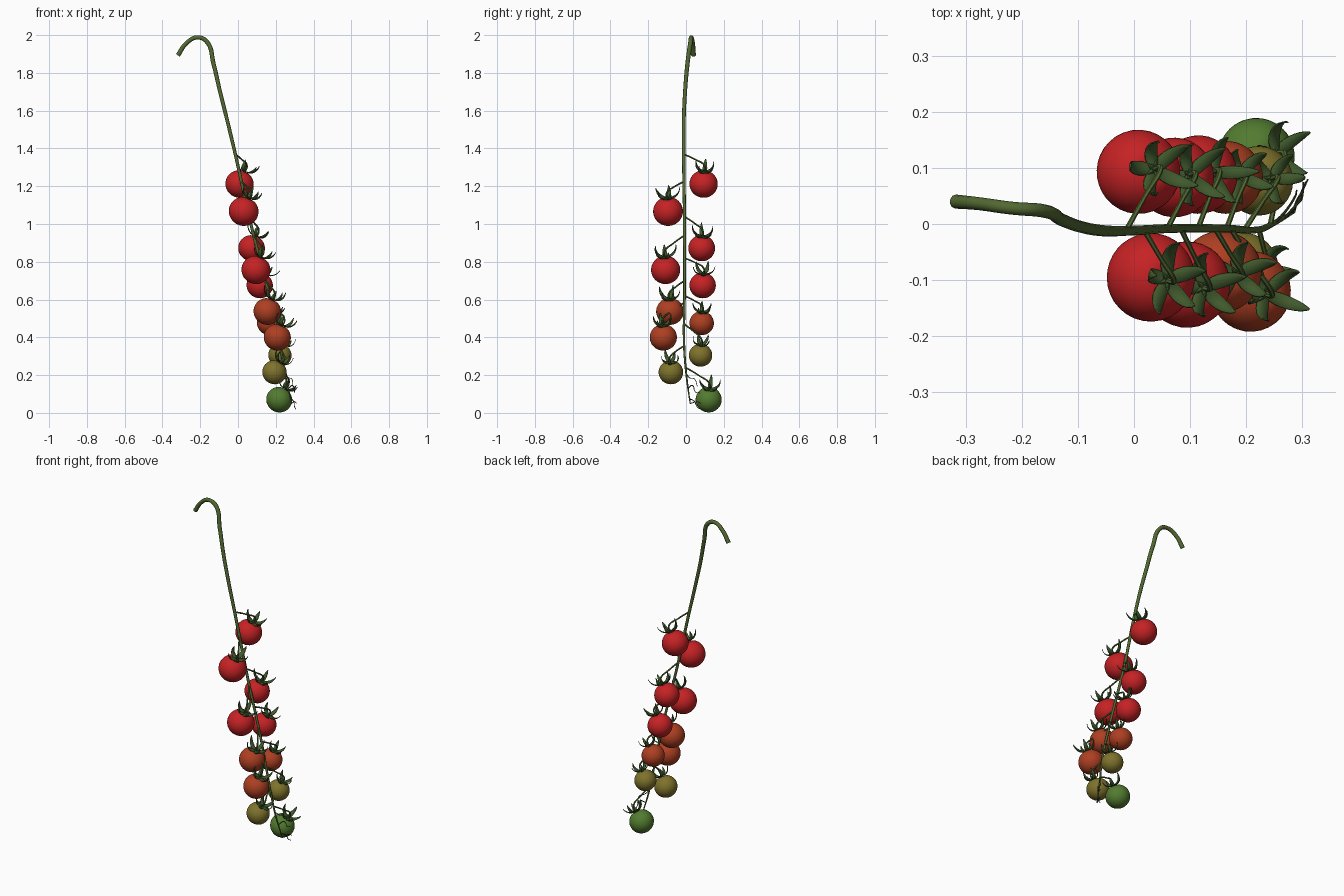
import bpy, bmesh, math, random
from mathutils import Vector, Matrix

if "Cube" in bpy.data.objects:
    bpy.data.objects.remove(bpy.data.objects["Cube"])

random.seed(4)


def material(name, col):
    m = bpy.data.materials.new(name)
    m.diffuse_color = (*col, 1)
    m.use_nodes = True
    m.node_tree.nodes["Principled BSDF"].inputs["Base Color"].default_value = m.diffuse_color
    return m


STEM = material("stem green", (0.085, 0.14, 0.032))
LEAF = material("calyx green", (0.05, 0.10, 0.025))
TWIG = material("dry twig", (0.035, 0.05, 0.02))
SKIN = {
    "red": material("ripe red", (0.56, 0.016, 0.018)),
    "orange": material("half ripe", (0.42, 0.05, 0.016)),
    "olive": material("turning olive", (0.21, 0.17, 0.025)),
    "green": material("unripe green", (0.085, 0.2, 0.03)),
}


def tube(name, pts, radii, mat, sides=2, res=6):
    """Tapered round tube along a smooth path, turned into a mesh."""
    cu = bpy.data.curves.new(name, 'CURVE')
    cu.dimensions = '3D'
    cu.bevel_depth = 1
    cu.bevel_resolution = sides
    cu.resolution_u = res
    cu.use_fill_caps = True
    sp = cu.splines.new('BEZIER')
    sp.bezier_points.add(len(pts) - 1)
    for b, p, r in zip(sp.bezier_points, pts, radii):
        b.co = p
        b.radius = r
        b.handle_left_type = b.handle_right_type = 'AUTO'
    ob = bpy.data.objects.new(name, cu)
    bpy.context.collection.objects.link(ob)
    cu.materials.append(mat)
    bpy.ops.object.select_all(action='DESELECT')
    bpy.context.view_layer.objects.active = ob
    ob.select_set(True)
    bpy.ops.object.convert(target='MESH')
    bpy.ops.object.shade_smooth_by_angle(angle=math.radians(50))
    return bpy.context.object


def mesh_object(name, bm, mat, matrix):
    bmesh.ops.recalc_face_normals(bm, faces=bm.faces)
    me = bpy.data.meshes.new(name)
    bm.to_mesh(me)
    bm.free()
    for p in me.polygons:
        p.use_smooth = True
    me.materials.append(mat)
    ob = bpy.data.objects.new(name, me)
    ob.matrix_world = matrix
    bpy.context.collection.objects.link(ob)
    return ob


def fruit(name, r, mat, matrix):
    """Sphere, slightly flattened, with a dimple under the calyx."""
    bm = bmesh.new()
    bmesh.ops.create_uvsphere(bm, u_segments=32, v_segments=20, radius=r)
    for v in bm.verts:
        d = math.hypot(v.co.x, v.co.y) / r
        v.co.z *= 0.97
        if v.co.z > 0:
            v.co.z -= 0.12 * r * math.exp(-(d / 0.25) ** 2)
    return mesh_object(name, bm, mat, matrix)


def calyx(name, r, matrix):
    """Five pointed sepals that spread over the fruit and curl upward."""
    bm = bmesh.new()
    n = 9
    width = [0.005, 0.009, 0.011, 0.0115, 0.0105, 0.009, 0.007, 0.004, 0.0008]
    turn = random.uniform(0, 6.28)
    for k in range(5):
        rot = Matrix.Rotation(turn + k * math.tau / 5 + random.uniform(-.15, .15), 3, 'Z')
        size = random.uniform(0.85, 1.1) * r / 0.07
        bend = random.uniform(0.9, 1.25)
        rad, h, ang = 0.0, 0.0, -0.15
        rows = []
        for i in range(n):
            w = width[i] * r / 0.07
            rows.append([bm.verts.new(rot @ Vector((rad, s * w, h + abs(s) * 0.003)))
                         for s in (-1, 0, 1)])
            ang += (0.05, 0.12, 0.25, 0.3, 0.25, 0.2, 0.2, 0.2, 0)[i] * bend
            rad += 0.0108 * size * math.cos(ang)
            h += 0.0108 * size * math.sin(ang)
        for a, b in zip(rows, rows[1:]):
            for j in range(2):
                bm.faces.new((a[j], a[j + 1], b[j + 1], b[j]))
    ob = mesh_object(name, bm, LEAF, matrix)
    s = ob.modifiers.new("thickness", 'SOLIDIFY')
    s.thickness = 0.0025
    s.offset = 1


# Main stem, hooked at the top and tapering to the tip
path = [(-.318, .04, 1.893), (-.275, .036, 1.955), (-.215, .028, 1.988), (-.165, .024, 1.965),
        (-.13, .008, 1.85), (-.095, -.005, 1.70), (-.055, -.012, 1.54), (-.012, -.012, 1.36),
        (.068, -.008, 1.0), (.165, -.008, .62), (.222, -.01, .36), (.25, .002, .2), (.285, .022, .05)]
thick = [.0125, .0115, .0115, .012, .0115, .0105, .010, .009, .008, .007, .006, .005, .003]
tube("main_stem", path, thick, STEM, 3, 10)


def on_stem(z):
    for a, b in zip(path[4:], path[5:]):
        if a[2] >= z >= b[2]:
            return Vector(a).lerp(Vector(b), (a[2] - z) / (a[2] - b[2]))


# Fruits: centre, radius, ripeness, height of the stalk on the stem
fruits = [
    (.008, .093, 1.212, .075, "red", 1.37), (.072, .083, .872, .071, "red", 1.04),
    (.115, .088, .675, .070, "red", .82), (.165, .083, .475, .065, "orange", .62),
    (.222, .077, .305, .062, "olive", .47), (.218, .12, .070, .069, "green", .24),
    (.030, -.095, 1.067, .079, "red", 1.225), (.095, -.108, .757, .077, "red", .94),
    (.155, -.085, .537, .073, "orange", .70), (.208, -.12, .400, .072, "orange", .585),
    (.193, -.080, .215, .065, "olive", .355)]
for i, (x, y, z, r, ripe, zs) in enumerate(fruits, 1):
    c = Vector((x, y, z))
    side = 1 if y > 0 else -1
    axis = Vector((.55 if z < .25 else .38, .06 * side, .9)).normalized()
    q = axis.to_track_quat('Z', 'Y').to_matrix().to_4x4()
    fruit(f"tomato_{i}", r, SKIN[ripe], Matrix.Translation(c) @ q)
    top = c + axis * r * .97
    calyx(f"calyx_{i}", r, Matrix.Translation(top) @ q)
    a = on_stem(zs)
    knee = top + axis * .03
    tube(f"stalk_{i}", [a, a.lerp(knee, .55) + Vector((0, 0, .006)), knee, top - axis * .012],
         [.0048, .0042, .005, .0045], STEM, 1, 5)

# Thin dry twigs at the tip
twigs = [[(.247, .0, .21), (.268, .02, .185), (.285, .045, .18), (.29, .06, .14)],
         [(.268, .01, .13), (.29, .035, .145), (.30, .05, .11), (.302, .075, .105)],
         [(.28, .02, .075), (.295, .045, .06), (.30, .06, .03), (.306, .075, .02)],
         [(.285, .022, .05), (.29, .04, .055), (.298, .055, .06), (.31, .08, .05)]]
for i, t in enumerate(twigs, 1):
    tube(f"twig_{i}", t, [.0028, .0024, .002, .0014], TWIG, 1, 4)
